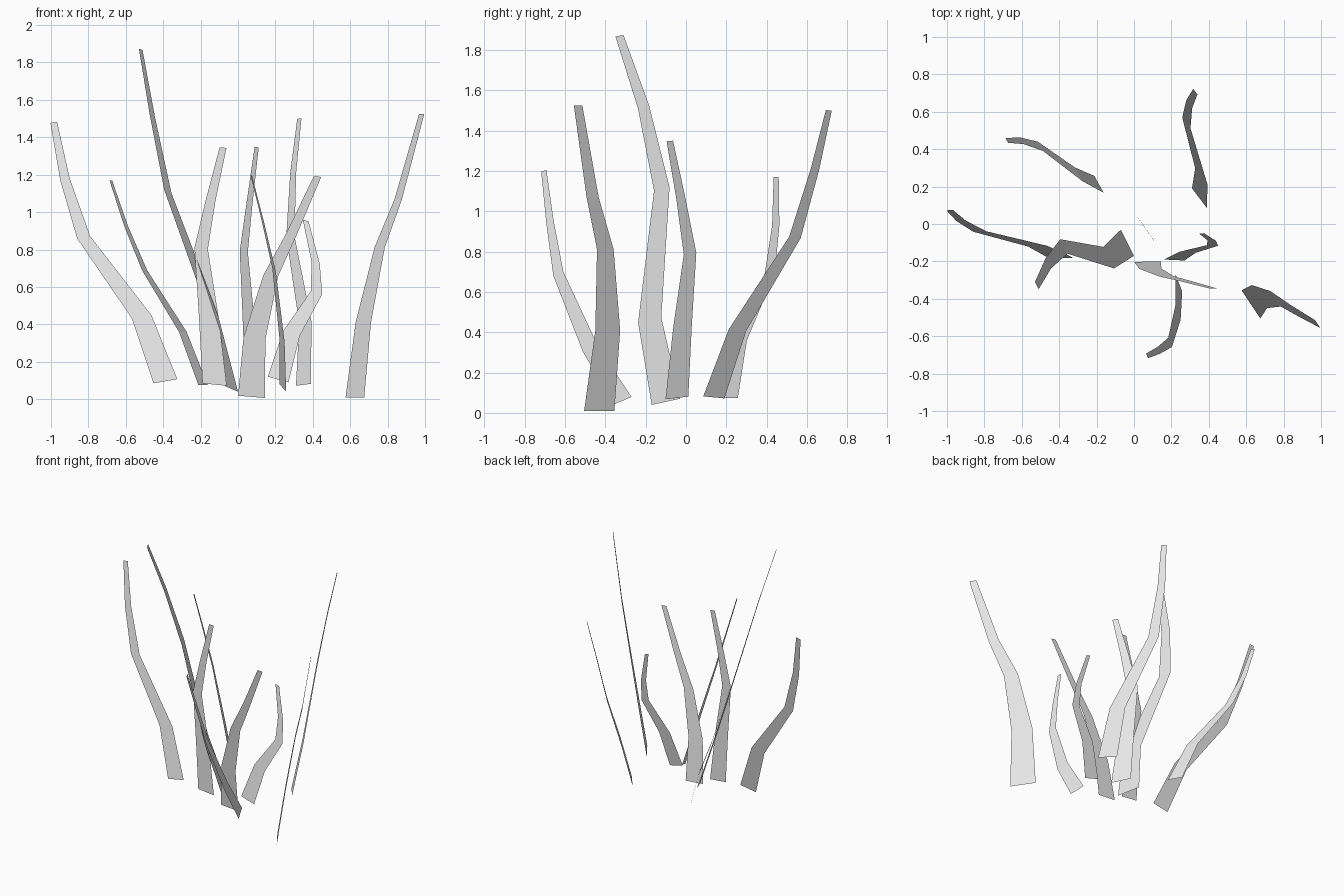
import bpy
from mathutils import Vector

mat = bpy.data.materials.new("pale grey")
mat.diffuse_color = (0.8, 0.8, 0.8, 1)

TAPER = (1.0, 0.82, 0.55, 0.4, 0.28)


def blade(name, width, path):
    """Flat tapered ribbon: a base-width vector swept up a five-point path."""
    verts, faces = [], []
    for p, t in zip(path, TAPER):
        half = Vector(width) * t / 2
        verts += [Vector(p) - half, Vector(p) + half]
    for i in range(len(path) - 1):
        a = 2 * i
        faces.append((a, a + 1, a + 3, a + 2))
    me = bpy.data.meshes.new(name)
    me.from_pydata(verts, [], faces)
    me.materials.append(mat)
    ob = bpy.data.objects.new(name, me)
    bpy.context.collection.objects.link(ob)


def leaning_blade(name, width, y0, slope, path):
    """Blade lying in a plane y = y0 + slope * z, given as x, z points."""
    w = (width[0], slope * width[1], width[1])
    blade(name, w, [(x, y0 + slope * z, z) for x, z in path])


# Blades whose planes face the front
leaning_blade("grass_blade_far_left", (0.127, 0.022), -0.2, 0.185,
              [(-.388, .096), (-.515, .44), (-.825, .865), (-.925, 1.175), (-.985, 1.48)])
leaning_blade("grass_blade_upright_left", (0.13, -0.013), -0.2, 0.0,
              [(-.125, .078), (-.155, .43), (-.197, .805), (-.147, 1.06), (-.08, 1.345)])
leaning_blade("grass_blade_middle", (0.143, -0.012), -0.2, -0.122,
              [(.072, .0125), (.088, .325), (.175, .66), (.287, .885), (.425, 1.19)])
leaning_blade("grass_blade_short", (0.11, -0.03), -0.21, 0.167,
              [(.215, .105), (.285, .35), (.42, .57), (.415, .73), (.362, .955)])

# Blades turned to other directions
blade("grass_blade_tallest", (-.07, .14, .03),
      [(-.035, -.10, .055), (-.135, -.18, .46), (-.375, -.12, 1.11),
       (-.458, -.21, 1.515), (-.52, -.33, 1.87)])
blade("grass_blade_back_left", (.05, -.09, 0),
      [(-.187, .212, .075), (-.295, .265, .36), (-.50, .415, .69),
       (-.60, .445, .93), (-.68, .447, 1.17)])
blade("grass_blade_back_right", (.08, -.105, .01),
      [(.35, .138, .077), (.36, .255, .41), (.28, .54, .87),
       (.295, .64, 1.21), (.328, .708, 1.5)])
blade("grass_blade_front", (.035, -.09, -.037),
      [(.24, -.315, .06), (.235, -.475, .32), (.193, -.633, .69),
       (.133, -.675, .95), (.07, -.705, 1.2)])
blade("grass_blade_far_right", (.10, -.15, 0),
      [(.625, -.43, .01), (.67, -.388, .41), (.757, -.40, .81),
       (.857, -.463, 1.07), (.982, -.535, 1.525)])
blade("grass_blade_upright_right", (-.078, .113, .013),
      [(.077, -.045, .074), (.057, -.018, .42), (.031, .02, .79),
       (.063, -.025, 1.06), (.10, -.08, 1.348)])
